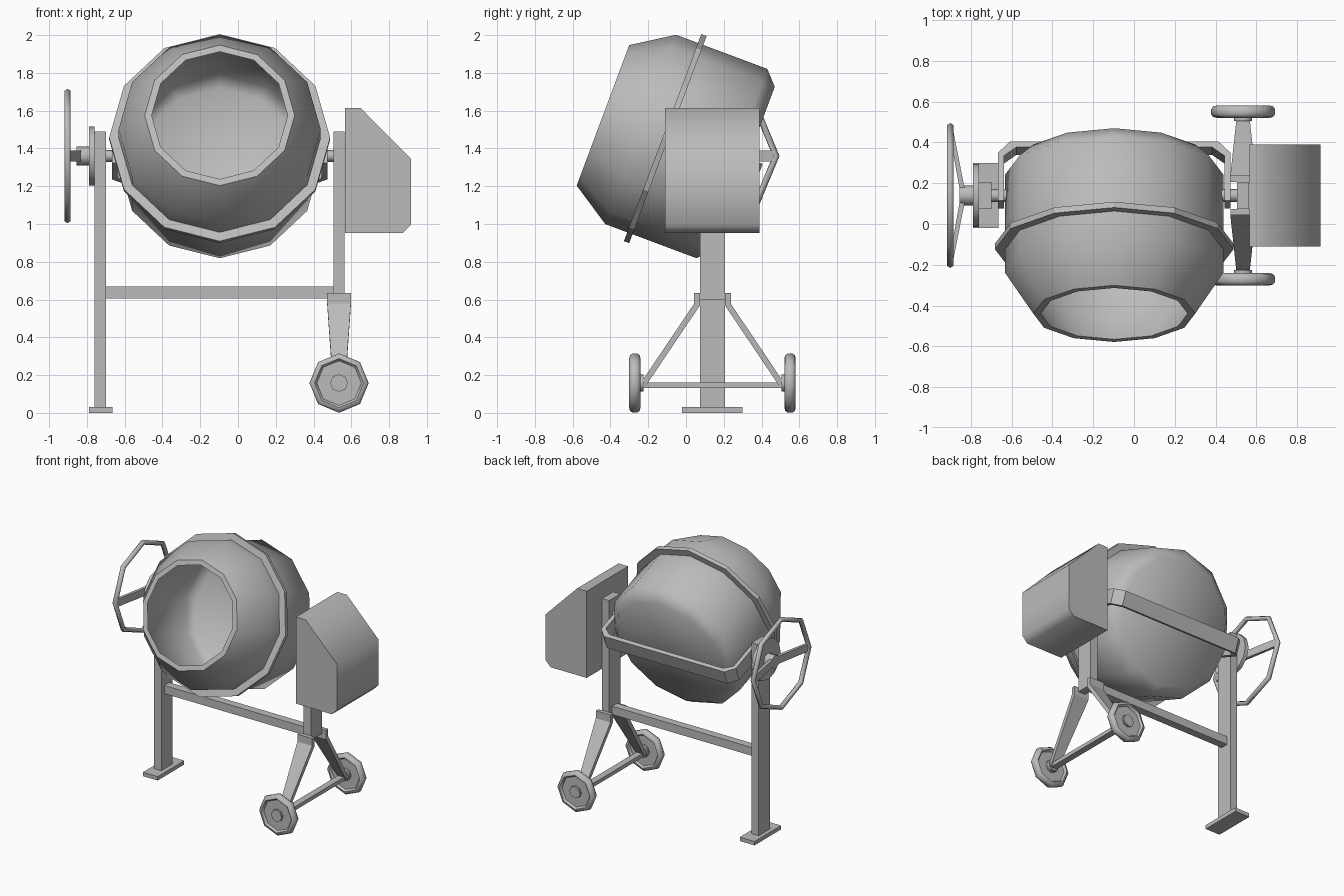
import bpy, bmesh
from math import radians, cos, sin, pi
from mathutils import Matrix, Vector

if "Cube" in bpy.data.objects:
    bpy.data.objects.remove(bpy.data.objects["Cube"])

grey = bpy.data.materials.new("light_grey")
grey.use_nodes = True
COLOUR = (0.5, 0.5, 0.5, 1)
grey.diffuse_color = COLOUR
grey.node_tree.nodes["Principled BSDF"].inputs["Base Color"].default_value = COLOUR

MID_X, MID_Y, PIVOT_Z = -0.097, 0.14, 1.36
ALONG_X = Matrix.Rotation(pi / 2, 4, 'Y')
ALONG_Y = Matrix.Rotation(-pi / 2, 4, 'X')
# drum space: local z runs backwards along the tilted drum axis
DRUM = Matrix.Translation((MID_X, -0.11, 1.452)) @ Matrix.Rotation(radians(-110.5), 4, 'X')


def finish(name, bm, matrix=Matrix(), smooth=None):
    bmesh.ops.remove_doubles(bm, verts=bm.verts, dist=1e-5)
    bmesh.ops.recalc_face_normals(bm, faces=bm.faces)
    bm.transform(matrix)
    mesh = bpy.data.meshes.new(name)
    bm.to_mesh(mesh)
    bm.free()
    mesh.materials.append(grey)
    obj = bpy.data.objects.new(name, mesh)
    bpy.context.collection.objects.link(obj)
    if smooth:
        bpy.ops.object.select_all(action='DESELECT')
        obj.select_set(True)
        bpy.context.view_layer.objects.active = obj
        bpy.ops.object.shade_smooth_by_angle(angle=radians(smooth))
    return obj


def box(name, x, y, z):
    """Box from (min, max) pairs."""
    bm = bmesh.new()
    bmesh.ops.create_cube(bm, size=1)
    for v in bm.verts:
        v.co = Vector([(a + b) / 2 + c * (b - a) for (a, b), c in zip((x, y, z), v.co)])
    return finish(name, bm)


def lathe(name, profile, sides, matrix, closed=False, smooth=50):
    """Spin (radius, height) points round local z."""
    bm = bmesh.new()
    pts = [bm.verts.new((r, 0, h)) for r, h in profile]
    edges = [bm.edges.new(p) for p in zip(pts, pts[1:])]
    if closed:
        edges.append(bm.edges.new((pts[-1], pts[0])))
    bmesh.ops.spin(bm, geom=pts + edges, cent=(0, 0, 0), axis=(0, 0, 1),
                   angle=2 * pi, steps=sides)
    return finish(name, bm, matrix, smooth)


def rod(name, radius, start, end, sides, matrix):
    return lathe(name, [(0, start), (radius, start), (radius, end), (0, end)], sides, matrix)


def prism(name, outline, depth, matrix=Matrix(), smooth=None, shape=None):
    """Outline in local x-z, extruded evenly both ways along local y."""
    bm = bmesh.new()
    face = bm.faces.new([bm.verts.new((x, -depth / 2, z)) for x, z in outline])
    ext = bmesh.ops.extrude_face_region(bm, geom=[face])
    bmesh.ops.translate(bm, vec=(0, depth, 0),
                        verts=[v for v in ext["geom"] if isinstance(v, bmesh.types.BMVert)])
    for v in bm.verts:
        if shape:
            shape(v)
    return finish(name, bm, matrix, smooth)


# Drum: hollow shell with a tapered mouth, and a flange round its middle
lathe("drum", [(0, .447), (.46, .447), (.535, .377), (.535, -.139), (.397, -.352),
               (.36, -.352), (.5, -.139), (.5, .36), (.44, .42), (0, .42)], 12, DRUM)
lathe("drum_flange", [(.53, -.015), (.585, -.015), (.585, .015), (.53, .015)],
      12, DRUM, closed=True, smooth=20)

# Cradle: flat strap bent round the back of the drum
half = [(.57, .22), (.57, .47), (.51, .53)]
inner = [(.48, .5), (.54, .455), (.54, .22)]
outline = half[::-1] + inner[::-1]
strap = half + [(-x, z) for x, z in half[::-1]] + [(-x, z) for x, z in inner] + inner[::-1]
strap = half + [(-x, z) for x, z in reversed(half)] \
    + [(-x, z) for x, z in reversed(inner)] + inner
prism("cradle_strap", strap, 0.11, DRUM)

# Frame: posts, foot and cross bar
post_y = (MID_Y - .067, MID_Y + .067)
box("wheel_side_post", (.505, .565), post_y, (.6, 1.49))
box("foot_side_post", (-.76, -.70), post_y, (0, 1.49))
box("foot_plate", (-.79, -.665), (MID_Y - .16, MID_Y + .16), (0, .03))
box("cross_bar", (-.70, .505), (MID_Y - .03, MID_Y + .03), (.605, .668))

# Pivot shafts on both posts
pivot = Matrix.Translation((0, MID_Y, PIVOT_Z)) @ ALONG_X
rod("right_pivot_shaft", .031, -.70, -.625, 8, pivot)
rod("left_pivot_shaft", .031, .43, .505, 8, pivot)

# Tilting wheel: locking disc, hub, bent spokes and rim
rod("locking_disc", .155, -.79, -.76, 12, pivot)
rod("tilt_hub", .05, -.855, -.79, 8, pivot)
tube = [(.337 + .018 * cos(a), -.902 + .018 * sin(a)) for a in [i * pi / 3 for i in range(6)]]
lathe("tilt_wheel_rim", tube, 8, pivot, closed=True, smooth=65)
spoke = [(-.83, .03), (-.89, .335), (-.91, .335), (-.855, .03), (-.855, -.03),
         (-.91, -.335), (-.89, -.335), (-.83, -.03)]
prism("tilt_wheel_spokes", spoke, .058,
      Matrix.Translation((0, MID_Y, PIVOT_Z)) @ Matrix.Rotation(pi / 2, 4, 'X'))

# Motor housing
prism("motor_housing", [(.567, .952), (.872, .952), (.915, .995), (.915, 1.345),
                        (.648, 1.615), (.567, 1.615)], .5,
      Matrix.Translation((0, MID_Y, 0)), smooth=50)


# Undercarriage: two splayed tapered legs, axle and road wheels
def taper(v):
    if v.co.z < .3:
        v.co.y *= .52


AXLE_X, AXLE_Z = .535, .158
leg = [(.067, .635), (.097, .635), (.097, .578), (.375, .165), (.375, .14),
       (.355, .14), (.067, .568)]
tyre = [(0, .024), (.047, .024), (.047, .014), (.118, .014), (.122, .022), (.13, .03),
        (.147, .026), (.157, .012)]
tyre += [(r, -h) for r, h in reversed(tyre)]
for side, sign in (("back", 1), ("front", -1)):
    place = Matrix.Translation((AXLE_X, MID_Y, 0)) @ Matrix.Rotation(sign * pi / 2, 4, 'Z')
    prism(side + "_leg", leg, .125, place, shape=taper)
    lathe(side + "_road_wheel", tyre, 8,
          Matrix.Translation((AXLE_X, MID_Y + sign * .411, AXLE_Z)) @ ALONG_Y)
    rod(side + "_wheel_boss", .045, -.045, .03, 8,
        Matrix.Translation((AXLE_X, MID_Y + sign * .411, AXLE_Z))
        @ Matrix.Rotation(-sign * pi / 2, 4, 'X'))
box("axle", (.51, .56), (MID_Y - .385, MID_Y + .385), (.133, .162))
